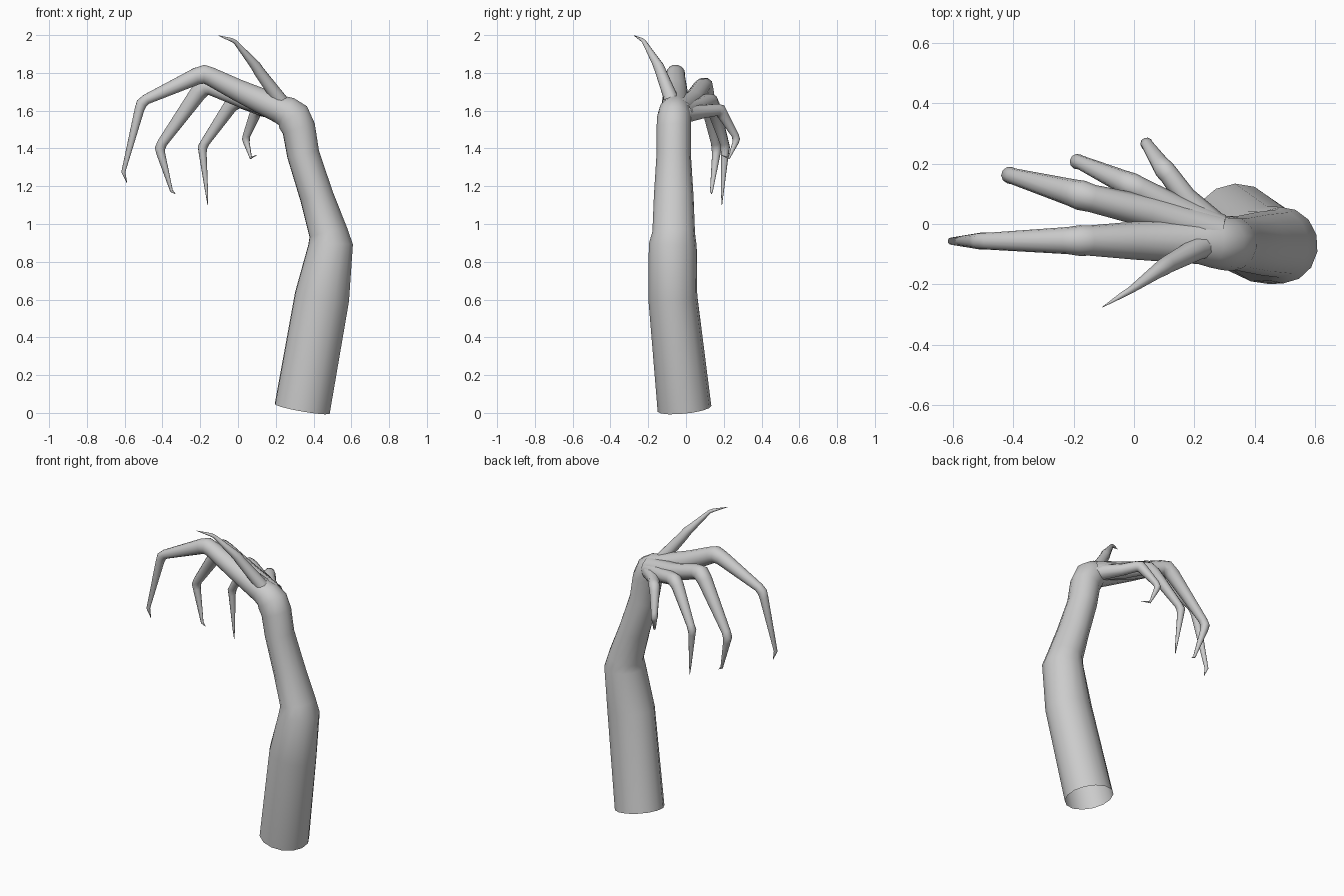
import bpy, bmesh, math
from mathutils import Vector


def limb(name, rings, sides):
    """Smooth tube through rings of (x, y, z, radius in bend plane, sideways radius)."""
    pts = [Vector(r[:3]) for r in rings]
    across = (pts[-1] - pts[0]).cross(Vector((0, 0, 1))).normalized()
    bm = bmesh.new()
    loops = []
    for i, p in enumerate(pts):
        a = (p - pts[max(i - 1, 0)]).normalized()
        b = (pts[min(i + 1, len(pts) - 1)] - p).normalized()
        t = (a + b).normalized()
        side = (across - t * across.dot(t)).normalized()
        up = t.cross(side)
        r_up, r_side = rings[i][3], rings[i][4]
        loop = []
        for k in range(sides):
            ang = 2 * math.pi * k / sides
            loop.append(bm.verts.new(p + side * r_side * math.cos(ang) + up * r_up * math.sin(ang)))
        loops.append(loop)
    for lo, hi in zip(loops, loops[1:]):
        for k in range(sides):
            n = (k + 1) % sides
            bm.faces.new((lo[k], lo[n], hi[n], hi[k]))
    bm.faces.new(loops[-1])  # the root end stays open
    bmesh.ops.recalc_face_normals(bm, faces=bm.faces)
    mesh = bpy.data.meshes.new(name)
    bm.to_mesh(mesh)
    bm.free()
    mesh.shade_smooth()
    obj = bpy.data.objects.new(name, mesh)
    bpy.context.collection.objects.link(obj)
    return obj


def finger(name, *rings):
    return limb(name, [(x, y, z, r, r) for x, y, z, r in rings], 10)


# Arm, wrist and palm running straight on into the long index finger
limb("arm_and_index_finger", [
    (0.34, -0.008, 0.022, 0.15, 0.143),
    (0.445, -0.07, 0.615, 0.147, 0.13),
    (0.49, -0.07, 0.89, 0.12, 0.127),
    (0.478, -0.065, 0.955, 0.104, 0.113),
    (0.415, -0.065, 1.15, 0.09, 0.105),
    (0.345, -0.065, 1.37, 0.087, 0.091),
    (0.322, -0.065, 1.505, 0.09, 0.091),
    (0.292, -0.063, 1.565, 0.095, 0.09),
    (0.257, -0.06, 1.595, 0.083, 0.085),
    (0.215, -0.058, 1.61, 0.075, 0.075),
    (0.0, -0.055, 1.708, 0.059, 0.063),
    (-0.15, -0.055, 1.783, 0.05, 0.05),
    (-0.18, -0.055, 1.793, 0.051, 0.051),
    (-0.22, -0.055, 1.782, 0.046, 0.045),
    (-0.485, -0.057, 1.66, 0.028, 0.028),
    (-0.51, -0.057, 1.638, 0.03, 0.028),
    (-0.522, -0.057, 1.605, 0.026, 0.026),
    (-0.607, -0.057, 1.275, 0.011, 0.012),
    (-0.588, -0.057, 1.217, 0.001, 0.001)], 14)

# Middle finger
finger("middle_finger",
       (0.28, -0.03, 1.6, 0.06), (0.05, 0.04, 1.655, 0.053),
       (-0.14, 0.085, 1.725, 0.046), (-0.175, 0.095, 1.728, 0.05),
       (-0.21, 0.105, 1.695, 0.045), (-0.4, 0.158, 1.43, 0.027),
       (-0.413, 0.162, 1.4, 0.028), (-0.408, 0.16, 1.37, 0.023),
       (-0.352, 0.135, 1.175, 0.008), (-0.33, 0.135, 1.158, 0.001))

# Ring finger
finger("ring_finger",
       (0.28, -0.02, 1.59, 0.055), (0.12, 0.06, 1.62, 0.046),
       (0.02, 0.115, 1.65, 0.04), (-0.01, 0.128, 1.65, 0.043),
       (-0.04, 0.142, 1.625, 0.038), (-0.175, 0.203, 1.43, 0.024),
       (-0.188, 0.207, 1.405, 0.026), (-0.187, 0.206, 1.375, 0.021),
       (-0.165, 0.192, 1.16, 0.007), (-0.16, 0.19, 1.1, 0.001))

# Little finger
finger("little_finger",
       (0.28, -0.02, 1.58, 0.05), (0.17, 0.09, 1.595, 0.036),
       (0.115, 0.165, 1.605, 0.033), (0.1, 0.182, 1.6, 0.034),
       (0.088, 0.197, 1.575, 0.03), (0.046, 0.26, 1.47, 0.02),
       (0.042, 0.266, 1.448, 0.021), (0.045, 0.262, 1.43, 0.017),
       (0.068, 0.227, 1.35, 0.007), (0.1, 0.185, 1.365, 0.001))

# Thumb, raised and pointing forward
finger("thumb",
       (0.26, -0.06, 1.6, 0.045), (0.205, -0.085, 1.68, 0.037),
       (0.11, -0.135, 1.81, 0.029), (0.095, -0.145, 1.835, 0.028),
       (0.075, -0.158, 1.858, 0.024), (-0.015, -0.222, 1.965, 0.011),
       (-0.035, -0.233, 1.975, 0.01), (-0.105, -0.276, 1.998, 0.001))
